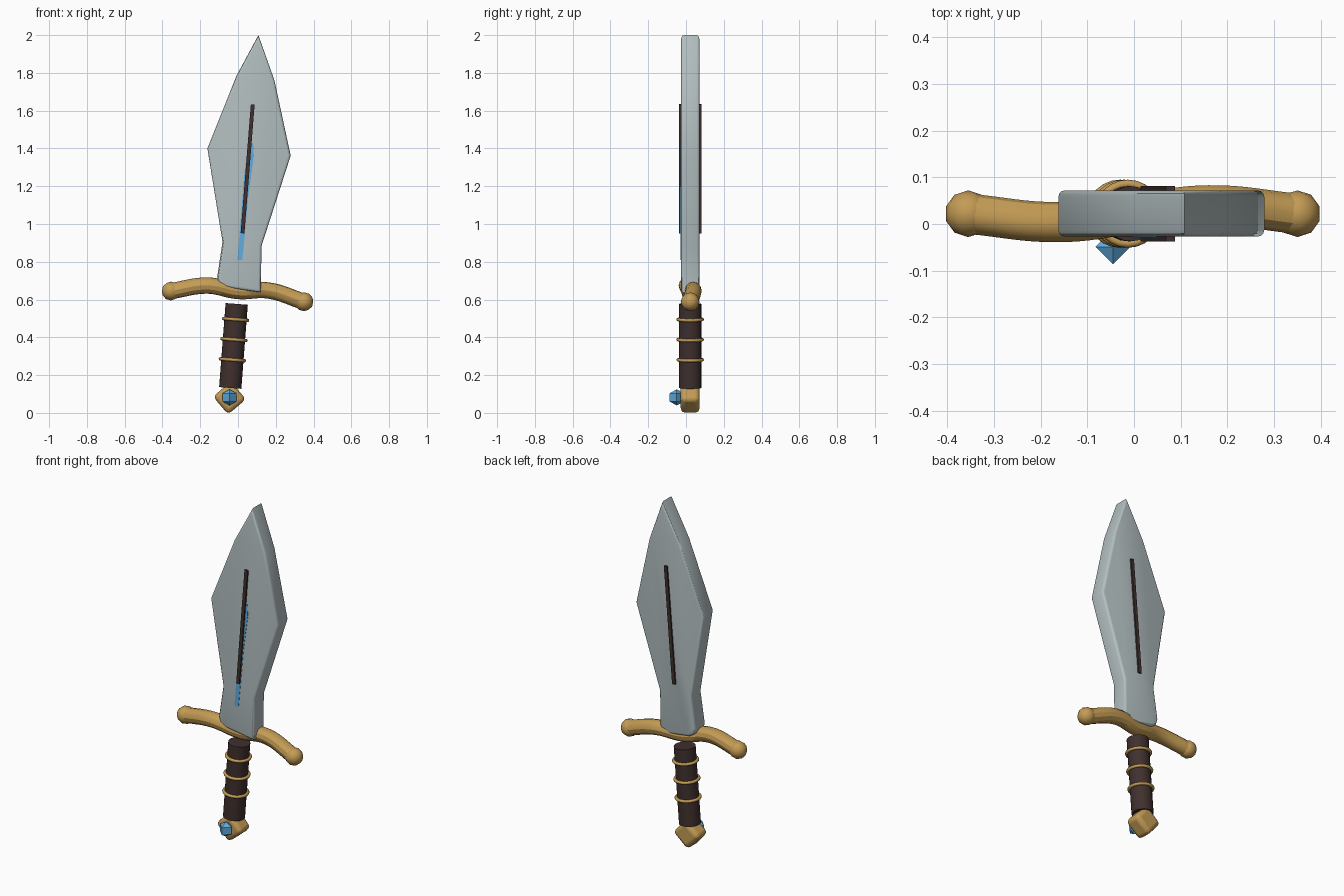
import bpy, bmesh, math
from mathutils import Vector

if "Cube" in bpy.data.objects:
    bpy.data.objects.remove(bpy.data.objects["Cube"])

YC = 0.022           # depth centre of the weapon
TILT = math.radians(4.4)


def material(name, rgb):
    m = bpy.data.materials.new(name)
    m.diffuse_color = (*rgb, 1)
    m.use_nodes = True
    m.node_tree.nodes["Principled BSDF"].inputs["Base Color"].default_value = m.diffuse_color
    return m


STEEL = material("steel", (0.45, 0.52, 0.53))
GOLD = material("gold", (0.55, 0.33, 0.09))
LEATHER = material("leather", (0.05, 0.03, 0.027))
BLUE = material("blue_gem", (0.12, 0.42, 0.75))


def finish(name, mat, smooth=True, angle=30):
    ob = bpy.context.object
    ob.name = name
    ob.data.materials.append(mat)
    if smooth:
        bpy.ops.object.shade_smooth_by_angle(angle=math.radians(angle))
    return ob


def slab(name, outline, y0, y1, mat, bevel=0):
    """Extrude an x/z outline in depth, rounding the front and back rims."""
    bm = bmesh.new()
    face = bm.faces.new([bm.verts.new((x, y0, z)) for x, z in outline])
    ext = bmesh.ops.extrude_face_region(bm, geom=[face], use_keep_orig=True)
    for v in ext["geom"]:
        if isinstance(v, bmesh.types.BMVert):
            v.co.y = y1
    bmesh.ops.recalc_face_normals(bm, faces=bm.faces[:])
    if bevel:
        rims = [e for e in bm.edges if abs(e.verts[0].co.y - e.verts[1].co.y) < 1e-6]
        bmesh.ops.bevel(bm, geom=rims, offset=bevel, segments=3, profile=0.5,
                        affect='EDGES', clamp_overlap=True)
    me = bpy.data.meshes.new(name)
    bm.to_mesh(me)
    bm.free()
    ob = bpy.data.objects.new(name, me)
    bpy.context.collection.objects.link(ob)
    bpy.ops.object.select_all(action='DESELECT')
    ob.select_set(True)
    bpy.context.view_layer.objects.active = ob
    return finish(name, mat, bevel > 0)


# Leaf-shaped blade
slab("blade", [(0.108, 2.0), (-0.008, 1.785), (-0.162, 1.40), (-0.082, 0.905),
               (-0.11, 0.72), (-0.10, 0.685), (-0.07, 0.665), (0.12, 0.638),
               (0.125, 0.885), (0.279, 1.362), (0.193, 1.76)],
     -0.027, 0.072, STEEL, 0.014)

# Blue inlay on the front face
slab("inlay", [(-0.003, 0.81), (0.023, 0.81), (0.055, 1.15), (0.084, 1.36),
               (0.08, 1.43), (0.055, 1.43), (0.034, 1.27)], -0.029, -0.02, BLUE)

# Dark fuller bar showing on both faces
slab("fuller", [(0.014, 0.952), (0.034, 0.95), (0.088, 1.632), (0.068, 1.634)],
     -0.037, 0.081, LEATHER)

# Wavy crossguard
cu = bpy.data.curves.new("crossguard", 'CURVE')
cu.dimensions = '3D'
cu.bevel_depth = 0.043
cu.bevel_resolution = 4
cu.resolution_u = 8
cu.use_fill_caps = True
path = [(-0.355, YC, 0.645), (-0.16, 0.004, 0.674), (0.0, YC, 0.645),
        (0.16, 0.04, 0.648), (0.35, YC, 0.588)]
sp = cu.splines.new('BEZIER')
sp.bezier_points.add(len(path) - 1)
for p, co in zip(sp.bezier_points, path):
    p.co = co
    p.handle_left_type = p.handle_right_type = 'AUTO'
guard = bpy.data.objects.new("crossguard", cu)
bpy.context.collection.objects.link(guard)
bpy.ops.object.select_all(action='DESELECT')
guard.select_set(True)
bpy.context.view_layer.objects.active = guard
bpy.ops.object.convert(target='MESH')
finish("crossguard", GOLD)

# Guard end knobs
for side, end in (("left", path[0]), ("right", path[-1])):
    bpy.ops.mesh.primitive_ico_sphere_add(subdivisions=2, radius=0.05, location=end)
    finish("guard_knob_" + side, GOLD, angle=40)

# Leaning grip with wire rings
low, high = Vector((-0.041, YC, 0.132)), Vector((-0.007, YC, 0.577))
bpy.ops.mesh.primitive_cylinder_add(vertices=24, radius=0.059, depth=(high - low).length,
                                    location=(low + high) / 2, rotation=(0, TILT, 0))
finish("grip", LEATHER)
for i, t in enumerate((0.335, 0.575, 0.815)):
    bpy.ops.mesh.primitive_torus_add(major_segments=24, minor_segments=8,
                                     major_radius=0.064, minor_radius=0.009,
                                     location=low.lerp(high, t), rotation=(0, TILT, 0))
    finish(f"grip_ring_{i + 1}", GOLD, angle=60)

# Rounded diamond pommel
bpy.ops.mesh.primitive_cube_add(size=1, location=(-0.045, YC, 0.079),
                                rotation=(0, math.radians(45) + TILT, 0))
pommel = bpy.context.object
pommel.scale = (0.124, 0.1, 0.124)
bpy.ops.object.transform_apply(location=False, rotation=False, scale=True)
bev = pommel.modifiers.new("round", 'BEVEL')
bev.width = 0.024
bev.segments = 3
finish("pommel", GOLD, angle=35)

# Octahedral gem on the pommel front
bpy.ops.mesh.primitive_uv_sphere_add(segments=4, ring_count=2, radius=0.043,
                                     location=(-0.045, -0.049, 0.082))
finish("pommel_gem", BLUE, smooth=False)
